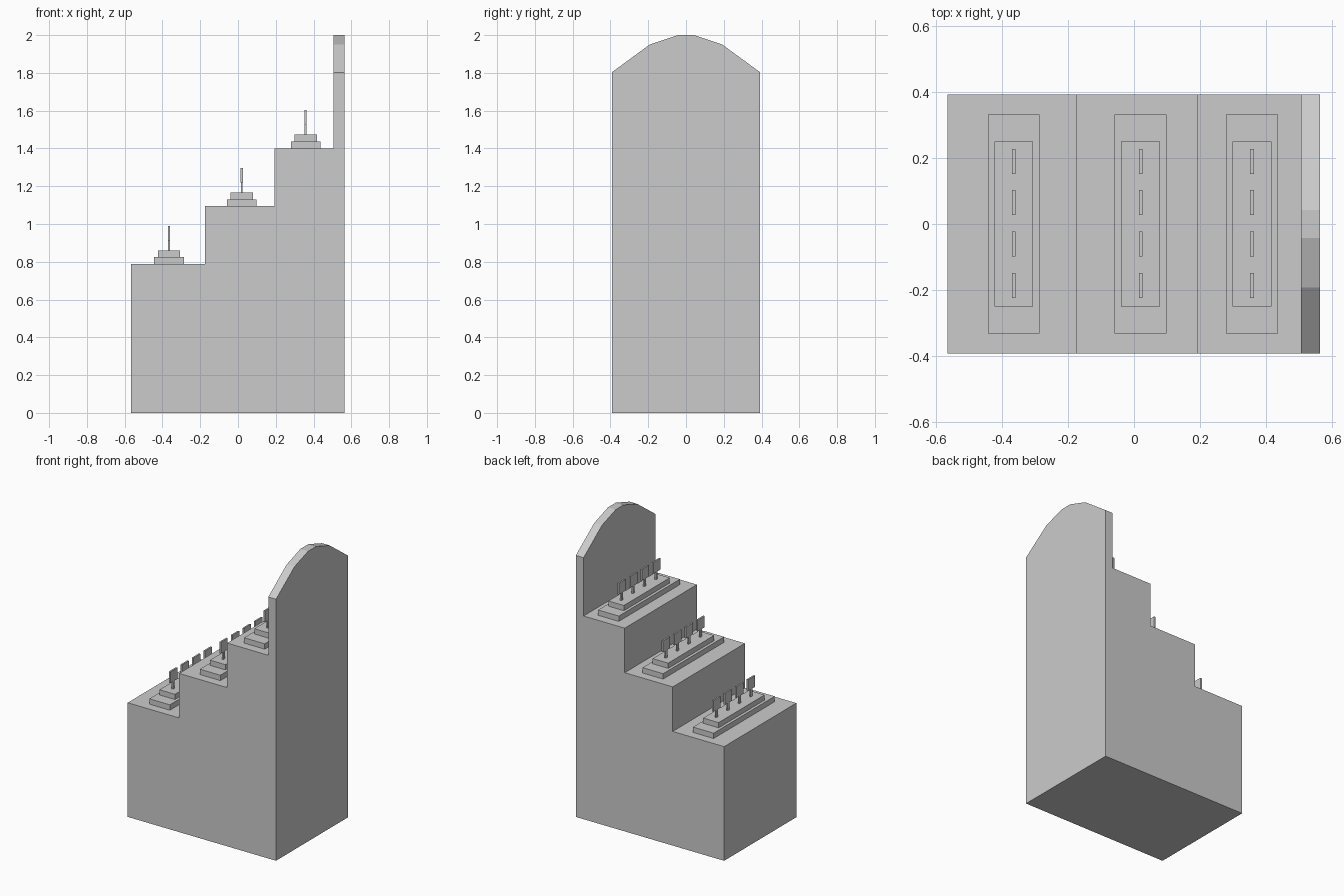
import bpy
import bmesh
from mathutils import Vector

if "Cube" in bpy.data.objects:
    bpy.data.objects.remove(bpy.data.objects["Cube"])


def prism(name, points, sweep):
    """Extrude a flat outline along the sweep vector."""
    bm = bmesh.new()
    face = bm.faces.new([bm.verts.new(p) for p in points])
    res = bmesh.ops.extrude_face_region(bm, geom=[face])
    verts = [v for v in res["geom"] if isinstance(v, bmesh.types.BMVert)]
    bmesh.ops.translate(bm, verts=verts, vec=Vector(sweep))
    bmesh.ops.recalc_face_normals(bm, faces=bm.faces)
    mesh = bpy.data.meshes.new(name)
    bm.to_mesh(mesh)
    bm.free()
    obj = bpy.data.objects.new(name, mesh)
    bpy.context.collection.objects.link(obj)
    return obj


def box(name, x, y, z0, z1, wx, wy):
    """Box centred on x, y and spanning z0 to z1."""
    a, b = wx / 2, wy / 2
    outline = [(x - a, y - b, z0), (x + a, y - b, z0), (x + a, y + b, z0), (x - a, y + b, z0)]
    return prism(name, outline, (0, 0, z1 - z0))


HALF = 0.393
X0, X1, X2, X3, X4 = -0.566, -0.174, 0.192, 0.506, 0.565
TIERS = [(-0.365, 0.787), (0.02, 1.094), (0.358, 1.401)]
Z1, Z2, Z3 = (t[1] for t in TIERS)

# Stepped body
steps = [(X0, 0), (X3, 0), (X3, Z3), (X2, Z3), (X2, Z2), (X1, Z2), (X1, Z1), (X0, Z1)]
prism("stepped_body", [(x, -HALF, z) for x, z in steps], (0, 2 * HALF, 0))

# Arched back panel
arch = [(HALF, 1.803), (0.192, 1.95), (0.043, 2.0)]
outline = [(-HALF, 0), (HALF, 0)] + arch + [(-y, z) for y, z in reversed(arch)]
prism("back_panel", [(X3, y, z) for y, z in outline], (X4 - X3, 0, 0))

# Two-layer plinths with four small signs on each step
for i, (x, z) in enumerate(TIERS, 1):
    box(f"plinth_lower_{i}", x, 0, z, z + 0.037, 0.157, 0.665)
    box(f"plinth_upper_{i}", x, 0, z + 0.037, z + 0.073, 0.118, 0.5)
    for j in range(4):
        y = 0.002 + (j - 1.5) * 0.1255
        box(f"sign_stem_{i}_{j + 1}", x, y, z + 0.073, z + 0.125, 0.01, 0.02)
        box(f"sign_plate_{i}_{j + 1}", x, y, z + 0.125, z + 0.203, 0.011, 0.076)
